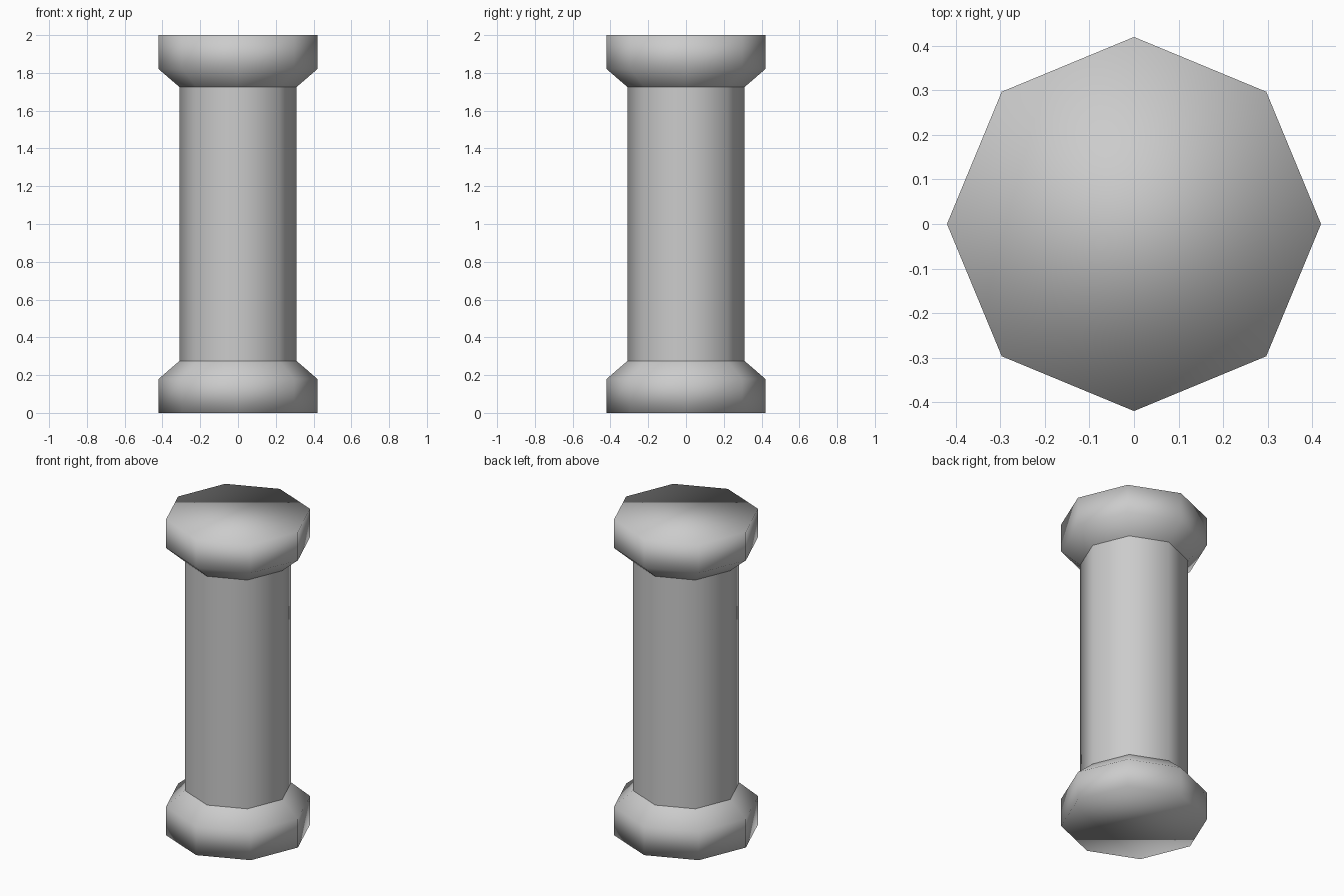
import bpy
from math import cos, sin, tau

if "Cube" in bpy.data.objects:
    bpy.data.objects.remove(bpy.data.objects["Cube"])

SIDES = 8


def lathe(name, profile, close_bottom=False, close_top=False):
    """Smooth eight-sided turned part from (radius, z) pairs listed bottom to top."""
    verts = [(r * cos(tau * i / SIDES), r * sin(tau * i / SIDES), z)
             for r, z in profile for i in range(SIDES)]
    faces = []
    for k in range(len(profile) - 1):
        for i in range(SIDES):
            a, b = k * SIDES + i, k * SIDES + (i + 1) % SIDES
            faces.append((a, b, b + SIDES, a + SIDES))
    if close_bottom:
        faces.append(tuple(reversed(range(SIDES))))
    if close_top:
        faces.append(tuple(range(len(verts) - SIDES, len(verts))))
    mesh = bpy.data.meshes.new(name)
    mesh.from_pydata(verts, [], faces)
    mesh.shade_smooth()
    obj = bpy.data.objects.new(name, mesh)
    bpy.context.collection.objects.link(obj)
    return obj


R_CAP, R_SHAFT, HEIGHT = 0.42, 0.31, 2.0
collar = [(R_CAP, 0.0), (R_CAP, 0.18), (R_SHAFT, 0.275)]

# Base block, tapering in to the shaft
lathe("base", collar, close_bottom=True)

# Straight shaft
lathe("shaft", [(R_SHAFT, 0.275), (R_SHAFT, HEIGHT - 0.275)])

# Capital, the base turned upside down
lathe("capital", [(r, HEIGHT - z) for r, z in reversed(collar)], close_top=True)
